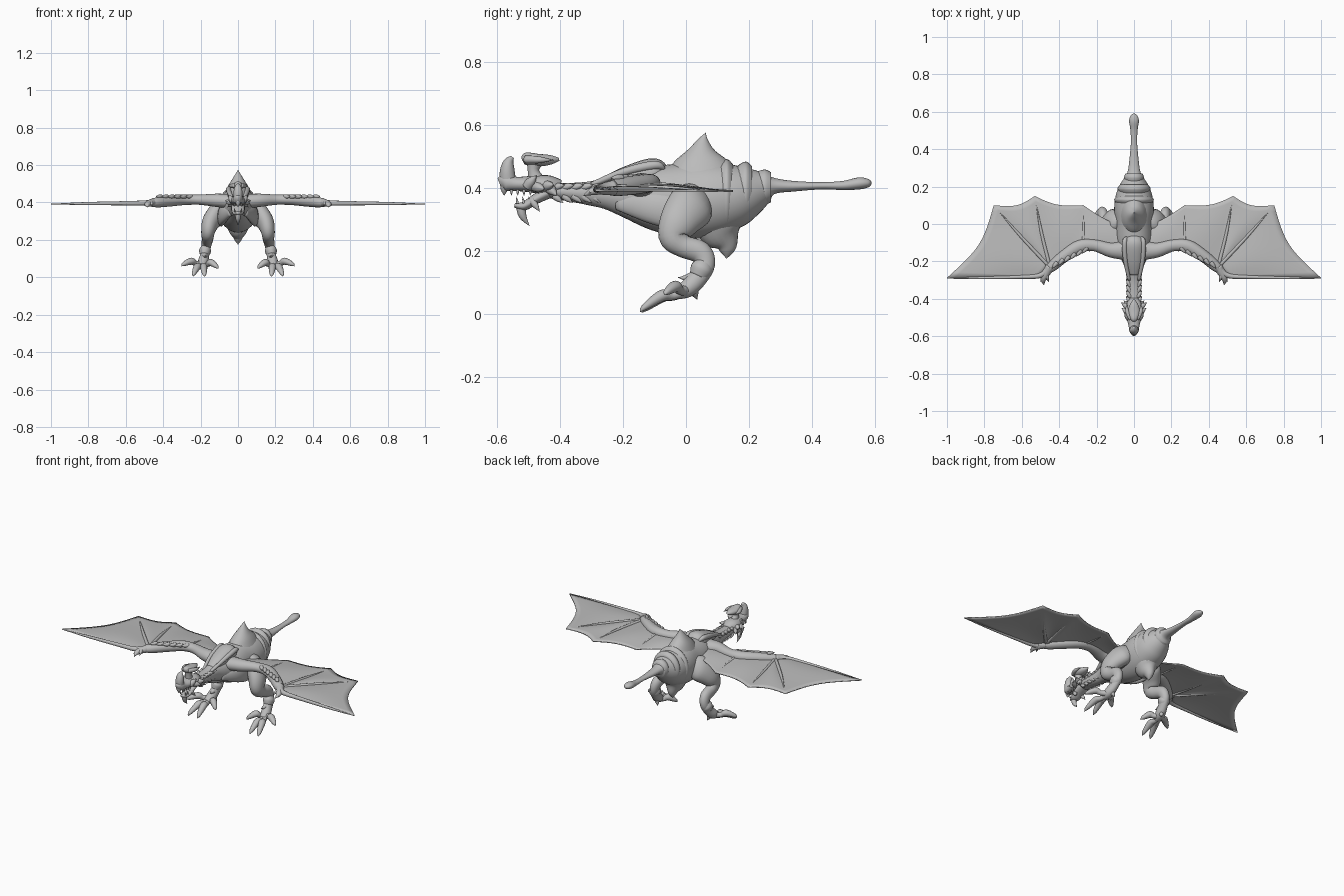
import bpy
import bmesh
from math import sin, cos, pi, tau
from mathutils import Vector

default_cube = bpy.data.objects.get("Cube")
if default_cube:
    bpy.data.objects.remove(default_cube, do_unlink=True)

stone = bpy.data.materials.new("stone_grey")
stone.use_nodes = True
grey = (.5, .5, .5, 1)
stone.diffuse_color = grey
stone.node_tree.nodes["Principled BSDF"].inputs["Base Color"].default_value = grey


def finish(name, bm, mirrored, thickness=0):
    """Turn a bmesh into a smooth, optionally mirrored object."""
    bmesh.ops.recalc_face_normals(bm, faces=bm.faces)
    mesh = bpy.data.meshes.new(name)
    bm.to_mesh(mesh)
    bm.free()
    mesh.materials.append(stone)
    obj = bpy.data.objects.new(name, mesh)
    bpy.context.collection.objects.link(obj)
    for poly in mesh.polygons:
        poly.use_smooth = True
    if thickness:
        solid = obj.modifiers.new("thickness", "SOLIDIFY")
        solid.thickness = thickness
        solid.offset = 0
    if mirrored:
        mirror = obj.modifiers.new("mirror", "MIRROR")
        mirror.use_mirror_merge = False
    return obj


def spline(rows, steps):
    """Catmull-Rom interpolation of rows of numbers."""
    rows = [Vector(row) for row in rows]
    result = []
    for i in range(len(rows) - 1):
        b, c = rows[i], rows[i + 1]
        a = rows[i - 1] if i else b
        d = rows[i + 2] if i + 2 < len(rows) else c
        for step in range(steps):
            t = step / steps
            result.append(b + (c - a) * (t / 2)
                          + (a * 2 - b * 5 + c * 4 - d) * (t * t / 2)
                          + (b * 3 - a - c * 3 + d) * (t * t * t / 2))
    return result + [rows[-1]]


def loft(name, rows, mirrored=False, side=(1, 0, 0), steps=5, sides=20):
    """Sweep an ellipse along rows of x, y, z, width radius, depth radius."""
    rows = spline(rows, steps)
    centres = [Vector(row[:3]) for row in rows]
    bm = bmesh.new()
    rings = []
    for i, row in enumerate(rows):
        before, after = centres[max(i - 1, 0)], centres[min(i + 1, len(rows) - 1)]
        tangent = (after - before).normalized()
        across = Vector(side)
        across = (across - tangent * across.dot(tangent)).normalized()
        depth = tangent.cross(across)
        rx, ry = max(row[3], .001), max(row[4], .001)
        angles = [tau * k / sides for k in range(sides)]
        rings.append([bm.verts.new(centres[i] + across * rx * cos(a) + depth * ry * sin(a))
                      for a in angles])
    for low, high in zip(rings, rings[1:]):
        for k in range(sides):
            n = (k + 1) % sides
            bm.faces.new((low[k], low[n], high[n], high[k]))
    bm.faces.new(rings[0])
    bm.faces.new(rings[-1])
    return finish(name, bm, mirrored)


def profile(name, rows, **options):
    """Loft along y on the centre line from rows of y, top, bottom, half width."""
    return loft(name, [(0, y, (top + low) / 2, w, (top - low) / 2)
                       for y, top, low, w in rows], **options)


def spike(name, start, end, radius, mirrored=True, bend=(0, 0, 0), side=(0, 0, 1)):
    """A tapering, slightly bent claw, horn or finger."""
    start, end = Vector(start), Vector(end)
    middle = (start + end) / 2 + Vector(bend)
    rows = [(*start, radius, radius), (*middle, radius * .8, radius * .8), (*end, 0, 0)]
    return loft(name, rows, mirrored, side, sides=10)


# Torso, neck and club-ended tail
profile("body", [
    (-.47, .42, .37, .03), (-.4, .415, .362, .037), (-.31, .42, .345, .038),
    (-.25, .435, .33, .045), (-.19, .45, .305, .065), (-.1, .47, .265, .095),
    (0, .48, .24, .1), (.08, .485, .245, .106), (.15, .48, .27, .098),
    (.2, .47, .305, .08), (.25, .452, .35, .05), (.28, .432, .38, .034),
    (.34, .422, .388, .025), (.43, .418, .395, .017), (.5, .422, .393, .019),
    (.55, .433, .395, .026), (.58, .428, .402, .018), (.59, .418, .412, .003)], sides=32)

# Skin folds round the rump
for y, centre, half, wide in ((.13, .375, .11, .1), (.19, .388, .09, .083), (.25, .402, .053, .05)):
    profile("rump_fold", [(y + d, centre + half * s, centre - half * s, wide * s)
                          for d, s in ((-.025, .93), (0, 1.06), (.02, .9))], sides=32)

# Raised mantle over the shoulders with side ridges
profile("shoulder_mantle", [(-.27, .43, .4, .025), (-.2, .464, .4, .05),
                            (-.12, .492, .4, .06), (-.09, .488, .4, .055), (-.075, .46, .41, .04)])
loft("mantle_ridge", [(.025, -.3, .41, .008, .008), (.045, -.2, .45, .012, .012),
                      (.05, -.1, .472, .014, .014), (.04, -.07, .46, .006, .006)], True)
loft("flank_muscle", [(.04, -.22, .35, .01, .02), (.075, -.12, .34, .025, .05),
                      (.09, -.03, .32, .02, .05), (.09, .05, .3, .01, .02)], True)

# Dorsal and belly fins
loft("dorsal_fin", [(0, .05, .44, .075, .12), (0, .05, .485, .055, .085),
                    (0, .051, .52, .034, .043), (0, .055, .55, .015, .018), (0, .062, .575, 0, 0)])
loft("belly_fin", [(0, .1, .32, .08, .09), (0, .11, .26, .055, .07),
                   (0, .128, .22, .03, .038), (0, .13, .195, .016, .02), (0, .128, .175, 0, 0)])

# Skull with hooked upper beak
profile("skull", [(-.4, .425, .375, .025), (-.44, .44, .375, .046), (-.49, .438, .385, .042),
                  (-.54, .435, .39, .03), (-.575, .445, .39, .024), (-.592, .43, .395, .01)])
loft("nose_crest", [(0, -.565, .41, .022, .026), (0, -.568, .45, .024, .024),
                    (0, -.564, .48, .019, .017), (0, -.552, .498, .006, .006)])
spike("beak_hook", (0, -.577, .41), (0, -.578, .375), .014, False, side=(1, 0, 0))
loft("crest_stem", [(0, -.475, .42, .022, .03), (0, -.485, .455, .018, .018),
                    (0, -.48, .485, .022, .03)])
profile("head_crest", [(-.522, .497, .487, .005), (-.51, .512, .474, .02), (-.47, .508, .468, .032),
                       (-.43, .504, .474, .022), (-.403, .495, .486, .004)])
spike("crest_rib", (.015, -.51, .49), (.035, -.42, .488), .013, bend=(.012, 0, 0))

# Cheek frills, brow horns and throat barbs
for x, y, z in ((.07, -.42, .41), (.065, -.45, .395), (.055, -.41, .375), (.05, -.475, .44)):
    spike("cheek_frill", (.025, y - .03, .405), (x, y, z), .018)
for i in range(5):
    y = -.42 + i * .03
    spike("throat_barb", (.025, y, .375), (.032, y + .03, .352), .011)
    spike("neck_scale", (.02, y, .4), (.042, y + .035, .41), .013)

# Lower jaw, chin barbs and teeth
loft("lower_jaw", [(0, -.44, .385, .035, .02), (0, -.48, .363, .034, .016),
                   (0, -.515, .342, .027, .014), (0, -.545, .345, .012, .007)])
spike("chin_barb", (0, -.525, .343), (0, -.497, .278), .016, False, (0, -.008, 0), (1, 0, 0))
spike("jaw_barb", (.022, -.49, .36), (.035, -.465, .325), .012)
for i in range(4):
    y = -.555 + i * .02
    spike("upper_tooth", (.019, y, .395), (.02, y, .375), .005, side=(1, 0, 0))
    spike("lower_tooth", (.018, y + .02, .35), (.019, y + .015, .372), .004, side=(1, 0, 0))

# Wing membrane: panels stretched between bones, with scalloped trailing edges
elbow, wrist, knuckle = (.27, -.12, .415), (.45, -.23, .4), (.5, -.28, .397)
finger_tips = [(.27, .1, .39), (.53, .15, .39), (.75, .1, .39), (1, -.288, .392)]
inner = ((.05, -.13, .41), (.07, -.015, .395))
bones = [inner] + list(zip((elbow, wrist, wrist, knuckle), finger_tips))
bm = bmesh.new()
count = 12
for (bone_a, bone_b, scallop) in zip(bones, bones[1:], (.05, .08, .07, .11)):
    grid = []
    for i in range(count + 1):
        u = i / count
        root, tip = (Vector(a).lerp(Vector(b), u) for a, b in zip(bone_a, bone_b))
        arch = sin(pi * u)
        line = []
        for j in range(count + 1):
            v = j / count
            point = root.lerp(tip, v * (1 - scallop * arch))
            point.z += .008 * arch * sin(pi * v)
            line.append(bm.verts.new(point))
        grid.append(line)
    for i in range(count):
        for j in range(count):
            bm.faces.new((grid[i][j], grid[i + 1][j], grid[i + 1][j + 1], grid[i][j + 1]))
bmesh.ops.remove_doubles(bm, verts=bm.verts, dist=.0005)
finish("wing_membrane", bm, True, .006)

# Wing arm, finger bones and clawed thumb
up = (0, 0, 1)
loft("wing_arm", [(.03, -.14, .405, .04, .055), (.12, -.14, .412, .035, .04),
                  (.21, -.115, .415, .027, .031), (.29, -.12, .415, .029, .034),
                  (.37, -.17, .408, .03, .032), (.44, -.228, .4, .026, .028),
                  (.48, -.26, .396, .012, .014)], True, up)
for tip in finger_tips[1:3]:
    spike("wing_finger", wrist, tip, .01, bend=(.006, 0, .004))
spike("elbow_strut", elbow, finger_tips[0], .008)
loft("leading_finger", [(*wrist, .022, .022), (.5, -.275, .397, .014, .014),
                        (.62, -.284, .396, .011, .01), (.82, -.288, .394, .008, .007),
                        (1, -.29, .392, .001, .002)], True, up)
loft("thumb", [(.45, -.23, .4, .024, .024), (.475, -.275, .395, .017, .019),
               (.485, -.3, .388, .012, .014), (.482, -.326, .375, .001, .001)], True, up)
for x in (.455, .5):
    spike("thumb_claw", (.472, -.265, .395), (x, -.31, .382), .013, bend=(0, 0, .008))
for i in range(6):
    t = i / 5
    spike("arm_scale", (.25 + .16 * t, -.125 - .08 * t, .43),
          (.28 + .16 * t, -.16 - .08 * t, .432), .013)

# Hind legs with thigh, shin and ankle
loft("hind_leg", [(.07, .05, .37, .03, .05), (.105, .02, .345, .05, .075),
                  (.145, -.02, .295, .047, .064), (.16, -.04, .245, .037, .047),
                  (.162, -.01, .215, .032, .036), (.165, .045, .195, .029, .036),
                  (.172, .062, .155, .025, .03), (.18, .035, .11, .025, .03),
                  (.187, .005, .08, .028, .028), (.192, -.03, .062, .02, .018)], True)
spike("knee_ridge", (.165, -.055, .27), (.165, -.065, .205), .024, side=(1, 0, 0))
spike("heel_spur", (.18, .05, .135), (.175, -.025, .115), .018, bend=(0, 0, -.01))
loft("ankle_cuff", [(.172, .06, .165, .022, .026), (.176, .05, .142, .032, .036),
                    (.18, .038, .118, .024, .028)], True)

# Toes with claws, splayed about the ankle
for x, y, z in ((.235, -.13, .022), (.18, -.125, .02), (.29, -.06, .07), (.115, -.06, .058)):
    root, end = Vector((.19, .005, .075)), Vector((x, y, z))
    knuckle_point = root.lerp(end, .6) + Vector((0, 0, .014))
    loft("toe", [(*root, .02, .018), (*root.lerp(end, .35), .014, .014),
                 (*knuckle_point, .019, .02), (*end, .011, .012),
                 (*(end + (end - root) * .12 - Vector((0, 0, .01))), .001, .001)],
         True, up, sides=12)
spike("rear_toe", (.185, .02, .085), (.17, .035, .045), .016, side=(1, 0, 0))
